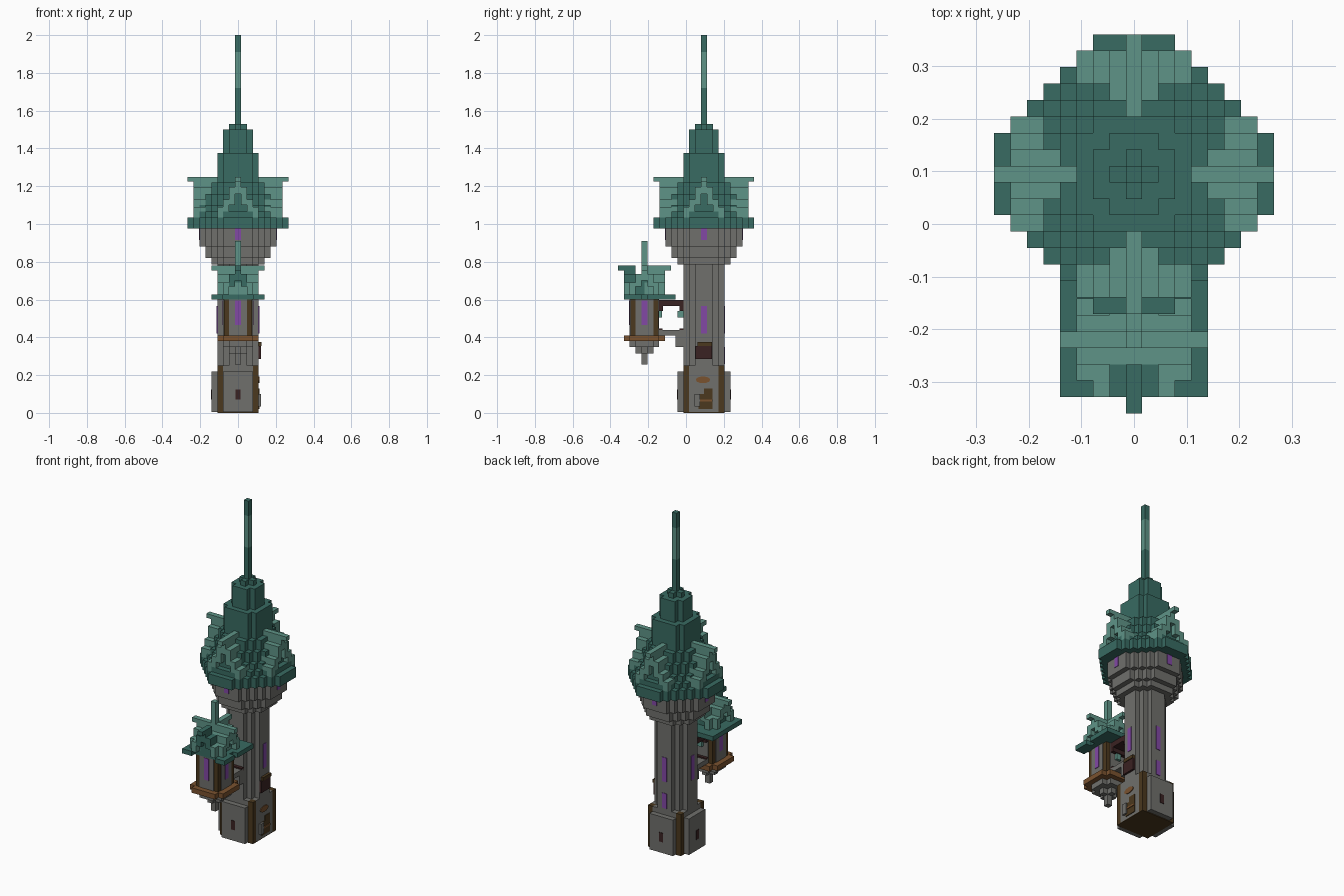
import bpy, bmesh, math
from mathutils import Matrix

old = bpy.data.objects.get("Cube")
if old:
    bpy.data.objects.remove(old)

U = 0.0313          # one block
TOWER = (0, 0.095)  # tower axis
TURRET = (0, -0.22) # turret axis


def material(name, rgb):
    m = bpy.data.materials.new(name)
    m.use_nodes = True
    m.diffuse_color = (*rgb, 1)
    m.node_tree.nodes["Principled BSDF"].inputs["Base Color"].default_value = (*rgb, 1)
    return m


TEAL = material("dark teal tile", (0.04, 0.147, 0.122))
LIGHT = material("light teal tile", (0.114, 0.296, 0.242))
STONE = material("grey stone", (0.16, 0.16, 0.15))
BROWN = material("dark brown timber", (0.07, 0.04, 0.013))
WOOD = material("orange brown wood", (0.195, 0.085, 0.028))
MAROON = material("dark maroon wood", (0.042, 0.016, 0.016))
PURPLE = material("purple glass", (0.223, 0.065, 0.376))


def finish(name, bm, mat):
    bmesh.ops.recalc_face_normals(bm, faces=bm.faces)
    mesh = bpy.data.meshes.new(name)
    bm.to_mesh(mesh)
    bm.free()
    mesh.materials.append(mat)
    ob = bpy.data.objects.new(name, mesh)
    bpy.context.collection.objects.link(ob)
    return ob


def outline(r, d):
    """Stepped octagon: blocks with |i|,|j| <= r and |i|+|j| <= d."""
    side = []
    for j in range(-r, r + 1):
        x = (min(r, d - abs(j)) + 0.5) * U
        for y in ((j - 0.5) * U, (j + 0.5) * U):
            if len(side) > 1 and side[-1][0] == x == side[-2][0]:
                side.pop()
            if not side or side[-1] != (x, y):
                side.append((x, y))
    return side + [(-x, y) for x, y in reversed(side)]


def tiers(name, centre, layers, mat):
    """Stack of stepped octagons, each given as (r, d, bottom, top)."""
    bm = bmesh.new()
    for r, d, z0, z1 in layers:
        pts = outline(r, d)
        face = bm.faces.new([bm.verts.new((x + centre[0], y + centre[1], z0)) for x, y in pts])
        top = bmesh.ops.extrude_face_region(bm, geom=[face])["geom"]
        bmesh.ops.translate(bm, vec=(0, 0, z1 - z0),
                            verts=[v for v in top if isinstance(v, bmesh.types.BMVert)])
        bm.faces.ensure_lookup_table()
    return finish(name, bm, mat)


def boxes(name, centre, parts, mat, turns=(0,)):
    """Boxes (x0, x1, y0, y1, z0, z1) about an axis, repeated by quarter turns."""
    bm = bmesh.new()
    for k in turns:
        place = Matrix.Translation((*centre, 0)) @ Matrix.Rotation(k * math.pi / 2, 4, "Z")
        for x0, x1, y0, y1, z0, z1 in parts:
            m = (place @ Matrix.Translation(((x0 + x1) / 2, (y0 + y1) / 2, (z0 + z1) / 2))
                 @ Matrix.Diagonal((x1 - x0, y1 - y0, z1 - z0, 1)))
            bmesh.ops.create_cube(bm, size=1, matrix=m)
    return finish(name, bm, mat)


def pane(out, half, z0, z1):
    return (out - 0.01, out + 0.003, -half, half, z0, z1)


def pair(x0, x1, y0, y1, z0, z1):
    return [(x0, x1, y0, y1, z0, z1), (x0, x1, -y1, -y0, z0, z1)]


ALL = range(4)
EAST, NORTH, WEST, SOUTH = ALL
C = [(n + 0.5) * U for n in range(9)]   # outer edge of block n

# Tower base: core, three thick walls, corner timbers, dark floor
tiers("base_core", TOWER, [(3, 5, 0.004, 0.25)], STONE)
boxes("base_walls", TOWER, [(C[2], C[4], -C[2], C[2], 0.004, 0.22)], STONE, (NORTH, WEST, SOUTH))
boxes("base_wall_ends", TOWER, pair(-C[1], C[1], C[2], C[4], 0.004, 0.22), STONE)
boxes("corner_timbers", TOWER, pair(C[2], C[3], C[2], C[3], 0.004, 0.25), BROWN, (EAST, WEST))
tiers("base_floor", TOWER, [(3, 6, 0, 0.004)], BROWN)
boxes("base_windows", TOWER, [pane(C[4], 0.013, 0.07, 0.125)], MAROON, (NORTH, WEST, SOUTH))

# Entrance on the side
boxes("door", TOWER, [(0.1, C[3] + 0.004, -0.03, 0.045, 0.02, 0.1),
                      (0.1, C[3] + 0.004, 0, 0.045, 0.1, 0.13)], BROWN)
boxes("door_step", TOWER, [(0.1, C[3] + 0.012, -0.05, -0.02, 0.035, 0.1)], STONE)
boxes("door_rail", TOWER, [(0.1, C[3] + 0.008, -0.02, 0.045, 0.06, 0.07)], WOOD)
bm = bmesh.new()
bmesh.ops.create_cone(bm, cap_ends=True, segments=12, radius1=1, radius2=1, depth=1,
                      matrix=Matrix.Translation((C[3], TOWER[1] - 0.005, 0.175))
                      @ Matrix.Diagonal((0.009, 0.038, 0.018, 1))
                      @ Matrix.Rotation(math.pi / 2, 4, "Y"))
finish("door_sign", bm, WOOD)
boxes("side_hatch", TOWER, [(0.08, C[3] + 0.012, -0.045, 0.042, 0.285, 0.355)], MAROON)
boxes("hatch_lid", TOWER, [(0.08, C[3] + 0.016, -0.035, 0.042, 0.355, 0.375)], BROWN)

# Shaft and flared head
tiers("shaft", TOWER, [(3, 4, 0.25, 0.785)], STONE)
tiers("flared_head", TOWER, [(4, 6, 0.785, 0.82), (5, 7, 0.82, 0.88), (6, 8, 0.88, 0.975)], STONE)
boxes("shaft_windows", TOWER, [pane(C[3], C[0], 0.42, 0.565)], PURPLE, (EAST, NORTH, WEST))
boxes("back_low_window", TOWER, [pane(C[3], C[0], 0.26, 0.35)], PURPLE, (NORTH,))
boxes("head_windows", TOWER, [pane(C[6], C[0], 0.915, 0.975)], PURPLE, ALL)

# Main roof and spire
tiers("main_roof", TOWER, [
    (8, 10, 0.975, 1.035), (7, 9, 1.035, 1.065), (6, 8, 1.065, 1.1), (5, 7, 1.1, 1.16),
    (4, 6, 1.16, 1.22), (3, 5, 1.22, 1.375), (2, 3, 1.375, 1.5), (1, 1, 1.5, 1.53)], TEAL)
tiers("spire", TOWER, [(0, 0, 1.53, 1.72), (0, 0, 1.91, 2.0)], TEAL)
tiers("spire_band", TOWER, [(0, 0, 1.72, 1.91)], LIGHT)

# Four stepped dormers: ridge, sloping sides, dark gable infill
boxes("dormer_roofs", TOWER,
      [(C[3], C[8], -C[0], C[0], 1.225, 1.25), (C[3], C[7], -C[0], C[0], 1.16, 1.225)]
      + pair(C[3], C[7], C[0], C[1], 1.1, 1.195)
      + pair(C[3], C[7], C[1], C[2], 1.065, 1.13)
      + pair(C[3], C[7], C[2], C[3], 1.035, 1.09), LIGHT, ALL)
boxes("dormer_gables", TOWER,
      [(C[3], C[6], -C[0], C[0], 1.035, 1.16), (C[3], C[6], -C[1], C[1], 1.035, 1.1),
       (C[3], C[6], -C[2], C[2], 1.035, 1.065)], TEAL, ALL)

# Hanging turret
tiers("turret_foot", TURRET, [(0, 0, 0.255, 0.315), (1, 1, 0.315, 0.348), (2, 3, 0.348, 0.38)], STONE)
tiers("turret_sill", TURRET, [(3, 5, 0.38, 0.41)], WOOD)
tiers("turret_body", TURRET, [(2, 3, 0.41, 0.6)], STONE)
boxes("turret_posts", TURRET, pair(C[1], C[2] - 0.004, C[1], C[2] - 0.004, 0.41, 0.6),
      BROWN, (EAST, WEST))
boxes("turret_windows", TURRET, [pane(C[2], C[0], 0.465, 0.595)], PURPLE, (EAST, WEST, SOUTH))

# Turret roof: eaves, crossing stepped gables and finial
boxes("turret_eaves", TURRET,
      pair(C[2], C[4], C[0], C[3], 0.6, 0.628)
      + [(-C[3], C[3], -C[2], C[2], 0.6, 0.628), (-C[4], C[4], C[2], 0.165, 0.6, 0.628),
         (-C[4], -C[2], -C[3], C[3], 0.6, 0.628)], TEAL)
slopes = (pair(0, C[3], C[0], C[1], 0.67, 0.735) + pair(0, C[3], C[1], C[2], 0.628, 0.69))
boxes("turret_side_roofs", TURRET,
      [(0, C[4], -C[0], C[0], 0.755, 0.78), (0, C[3], -C[0], C[0], 0.7, 0.755)] + slopes,
      LIGHT, (EAST, WEST))
boxes("turret_back_roof", TURRET,
      [(0, C[4], -C[0], C[0], 0.755, 0.78), (0, C[3], -C[0], C[0], 0.7, 0.755)] + slopes,
      LIGHT, (NORTH,))
boxes("turret_front_ridge", TURRET,
      [(C[1], C[4], -C[0], C[0], 0.755, 0.78), (C[1], C[3], -C[0], C[0], 0.7, 0.755)]
      + pair(C[1], C[3], C[0], C[1], 0.67, 0.735), TEAL, (SOUTH,))
boxes("turret_front_slopes", TURRET, pair(C[1], C[3], C[1], C[2], 0.628, 0.69), LIGHT, (SOUTH,))
boxes("turret_gables", TURRET,
      [(0, C[2], -C[0], C[0], 0.62, 0.7), (0, C[2], -C[1], C[1], 0.62, 0.67)], TEAL, ALL)
tiers("turret_finial", TURRET, [(0, 0, 0.7, 0.91)], LIGHT)

# Bridge between turret and shaft
NEAR, FAR = C[2], 0.21
boxes("bridge_floor", TURRET, [(-C[1], C[1], NEAR, FAR, 0.41, 0.438),
                               (-C[1], C[1], 0.165, FAR, 0.35, 0.41)], STONE)
boxes("bridge_beams", TURRET, [(-C[1], C[1], NEAR, FAR, 0.565, 0.597),
                               (-C[1], C[1], NEAR, NEAR + 0.02, 0.54, 0.565),
                               (-C[1], C[1], 0.185, FAR, 0.54, 0.565),
                               (-C[1], C[1], NEAR, NEAR + 0.018, 0.438, 0.446),
                               (-C[1], C[1], 0.185, FAR, 0.425, 0.446)], MAROON)
boxes("bridge_lamps", TURRET, [(-C[0], C[0], NEAR, NEAR + 0.015, 0.505, 0.54),
                               (-C[0], C[0], 0.175, FAR, 0.505, 0.54)], LIGHT)
